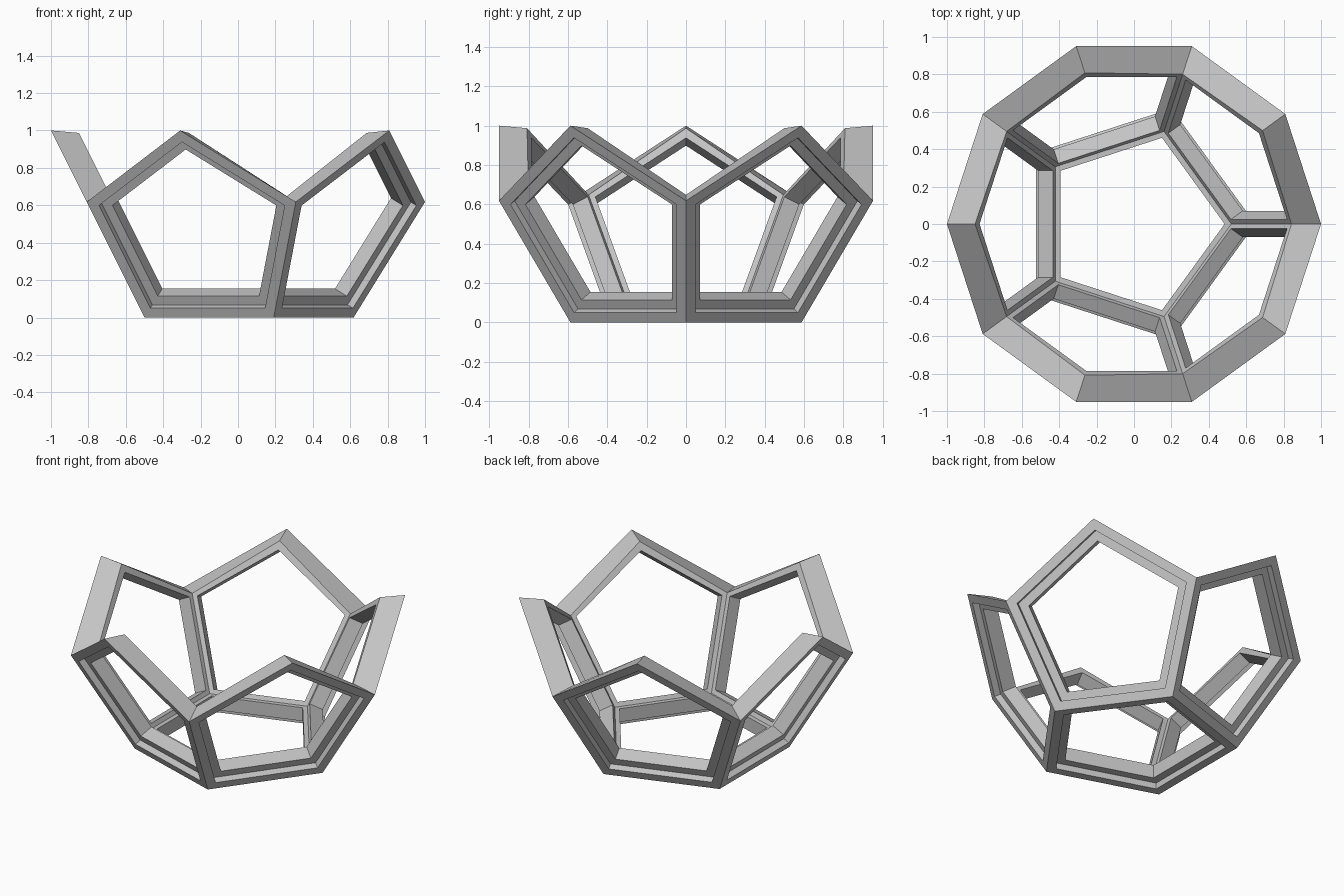
import bpy
import bmesh
from math import cos, sin, radians, sqrt
from mathutils import Vector

cube = bpy.data.objects.get("Cube")
if cube:
    bpy.data.objects.remove(cube, do_unlink=True)

# Proportions of the half dodecahedron
PHI = (1 + sqrt(5)) / 2
CENTRE = Vector((0, 0, PHI / 2))
APOTHEM = 0.5          # of every pentagon
RIM = 0.056            # width of the outer rim
LEDGE = 0.108          # distance from edge to opening
STEP = 0.04            # depth of the rebate
THICK = 0.128          # full thickness of the frame


def ring(radius, z, turn):
    return [Vector((radius * cos(radians(72 * k + turn)),
                    radius * sin(radians(72 * k + turn)), z)) for k in range(5)]


def shrink(p):
    return CENTRE + (p - CENTRE) * (1 - THICK / CENTRE.z)


# Outer corners, and the matching inner corners
low, mid, top = ring(1 / PHI, 0, 0), ring(1, 1 / PHI, 0), ring(1, 1, 36)
outer = low + mid + top
inner = [shrink(p) for p in low + mid] + ring(0.85, 0.987, 36)

# Pentagons: the base and five leaning sides
pentagons = [list(range(5))]
for k in range(5):
    n = (k + 1) % 5
    pentagons.append([k, n, 5 + n, 10 + k, 5 + k])

bm = bmesh.new()
outer_verts = [bm.verts.new(p) for p in outer]
inner_verts = [bm.verts.new(p) for p in inner]


def bridge(a, b):
    for i in range(len(a)):
        j = (i + 1) % len(a)
        bm.faces.new((a[i], a[j], b[j], b[i]))


# Each pentagon: rim, rebate wall, ledge, opening wall, inside face
for corners in pentagons:
    points = [outer[i] for i in corners]
    middle = sum(points, Vector()) / 5
    inward = (CENTRE - middle).normalized()
    loops = [[outer_verts[i] for i in corners]]
    for inset, depth in ((RIM, 0), (RIM, STEP), (LEDGE, STEP), (LEDGE, THICK)):
        scale = 1 - inset / APOTHEM
        loops.append([bm.verts.new(middle + (p - middle) * scale + inward * depth)
                      for p in points])
    loops.append([inner_verts[i] for i in corners])
    for a, b in zip(loops, loops[1:]):
        bridge(a, b)

# Zigzag top rim closing the open edge
zigzag = [i for k in range(5) for i in (5 + k, 10 + k)]
bridge([outer_verts[i] for i in zigzag], [inner_verts[i] for i in zigzag])

bmesh.ops.recalc_face_normals(bm, faces=bm.faces)
mesh = bpy.data.meshes.new("pentagon_frame_bowl")
bm.to_mesh(mesh)
bm.free()

# Plain grey finish
grey = bpy.data.materials.new("grey")
grey.use_nodes = True
colour = (0.55, 0.55, 0.55, 1)
grey.diffuse_color = colour
grey.node_tree.nodes["Principled BSDF"].inputs["Base Color"].default_value = colour
mesh.materials.append(grey)

bowl = bpy.data.objects.new("pentagon_frame_bowl", mesh)
bpy.context.collection.objects.link(bowl)
